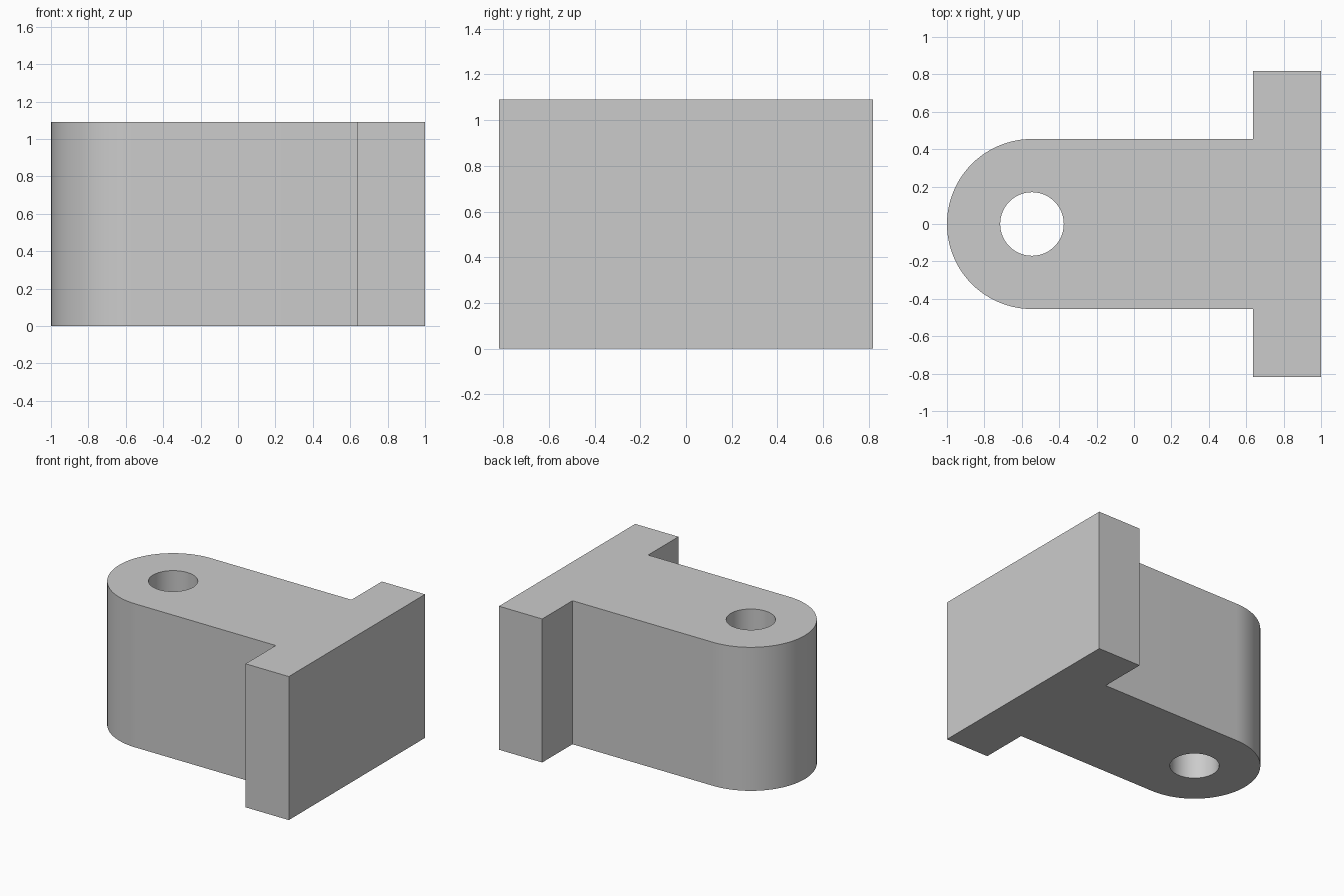
import bpy
import bmesh
from math import cos, sin, pi, radians

cube = bpy.data.objects.get("Cube")
if cube:
    bpy.data.objects.remove(cube, do_unlink=True)

UNIT = 1 / 11            # 22 units long in total
HEIGHT = 12 * UNIT
ARM_R = 5 * UNIT         # rounded end and half width of the arm
PIVOT_X = -6 * UNIT      # centre of the rounded end and hole
HOLE_R = 0.17
FLANGE_X = 7 * UNIT      # inner face of the end plate
FLANGE_Y = 9 * UNIT


def arc(radius, start, end, steps):
    """Points on an arc around the pivot, end point included."""
    angles = [start + (end - start) * i / steps for i in range(steps + 1)]
    return [(PIVOT_X + radius * cos(a), radius * sin(a)) for a in angles]


def add_loop(bm, points):
    verts = [bm.verts.new((x, y, 0)) for x, y in points]
    return [bm.edges.new((v, verts[i - 1])) for i, v in enumerate(verts)]


# Plan outline: rounded arm joined to a wider end plate
outline = arc(ARM_R, pi / 2, 3 * pi / 2, 48)
outline += [(FLANGE_X, -ARM_R), (FLANGE_X, -FLANGE_Y), (1, -FLANGE_Y),
            (1, FLANGE_Y), (FLANGE_X, FLANGE_Y), (FLANGE_X, ARM_R)]
hole = arc(HOLE_R, 0, 2 * pi, 64)[:-1]

bm = bmesh.new()
edges = add_loop(bm, outline) + add_loop(bm, hole)
bmesh.ops.triangle_fill(bm, use_beauty=True, edges=edges, normal=(0, 0, 1))
for face in bm.faces:
    face.normal_update()
    if face.normal.z < 0:
        face.normal_flip()
mesh = bpy.data.meshes.new("pivot_bracket")
bm.to_mesh(mesh)
bm.free()

bracket = bpy.data.objects.new("pivot_bracket", mesh)
bpy.context.collection.objects.link(bracket)
bpy.ops.object.select_all(action='DESELECT')
bracket.select_set(True)
bpy.context.view_layer.objects.active = bracket

# Raise the plan to full height
solid = bracket.modifiers.new("height", 'SOLIDIFY')
solid.thickness = HEIGHT
solid.offset = 1
bpy.ops.object.modifier_apply(modifier=solid.name)
bpy.ops.object.shade_smooth_by_angle(angle=radians(30))

# Plain grey
grey = bpy.data.materials.new("light_grey")
grey.use_nodes = True
colour = (0.6, 0.6, 0.6, 1)
grey.diffuse_color = colour
grey.node_tree.nodes["Principled BSDF"].inputs["Base Color"].default_value = colour
bracket.data.materials.append(grey)
